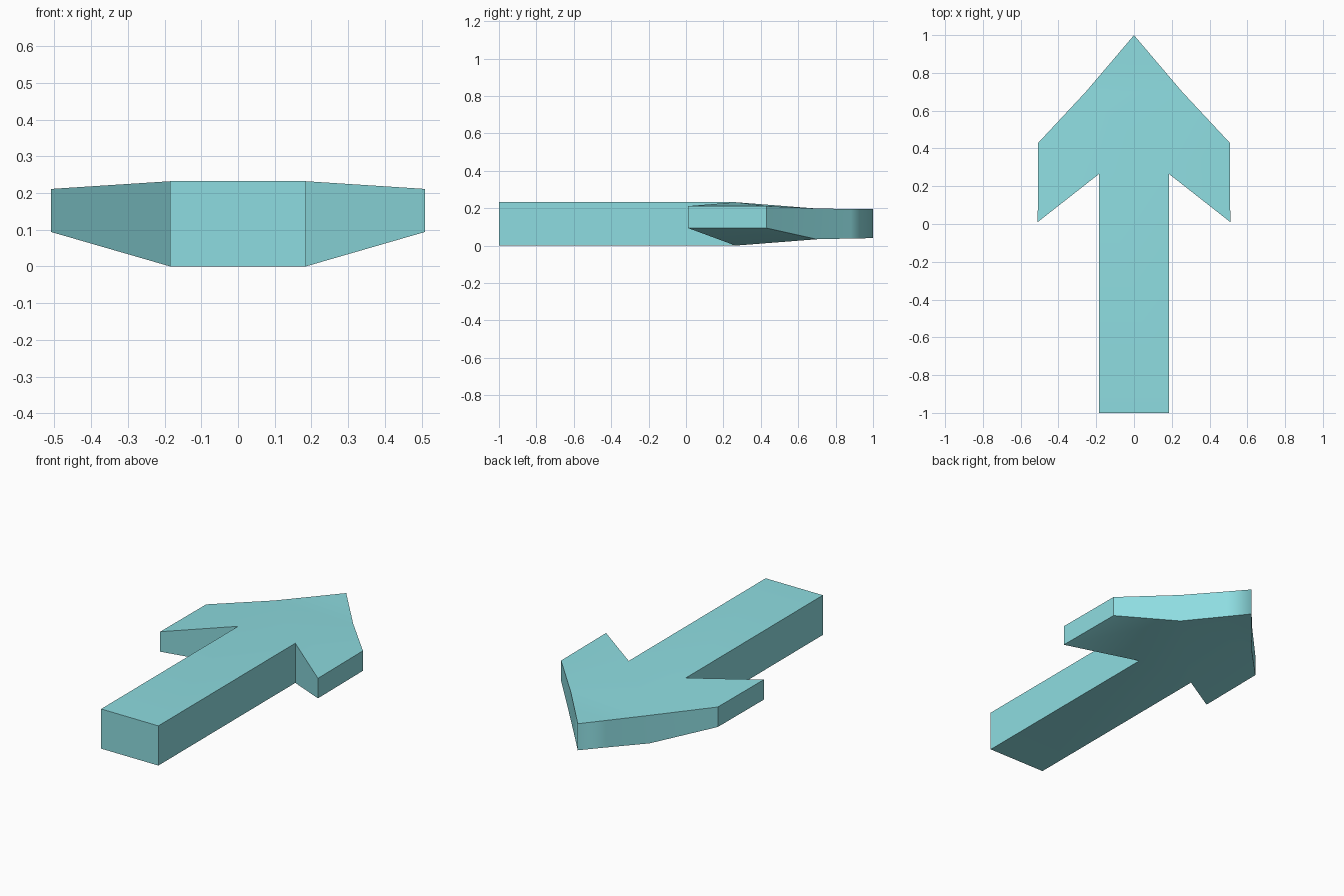
import bpy, bmesh, math

if "Cube" in bpy.data.objects:
    bpy.data.objects.remove(bpy.data.objects["Cube"])

# Right half of the arrow outline, tail to tip: x, y, bottom z, top z
HALF = [
    (0.185, -1.00, 0.000, 0.232),   # tail
    (0.185, 0.265, 0.000, 0.232),   # notch
    (0.510, 0.010, 0.094, 0.211),   # barb
    (0.507, 0.430, 0.094, 0.211),   # shoulder
    (0.255, 0.700, 0.034, 0.198),   # mid edge
    (0.100, 0.882, 0.038, 0.196),   # near tip
    (0.000, 1.000, 0.040, 0.195),   # tip
]
outline = HALF + [(-x, y, b, t) for x, y, b, t in reversed(HALF[:-1])]
n = len(outline)

bm = bmesh.new()
low = [bm.verts.new((x, y, b)) for x, y, b, t in outline]
high = [bm.verts.new((x, y, t)) for x, y, b, t in outline]

# Top and underside: shaft, head centre, tip and two swept barbs
panels = [(0, 1, 11, 12), (1, 4, 8, 11), (4, 5, 7, 8), (5, 6, 7),
          (1, 2, 3, 4), (8, 9, 10, 11)]
for ids in panels:
    bm.faces.new([high[i] for i in ids])
    bm.faces.new([low[i] for i in reversed(ids)])

# Side walls
for i in range(n):
    j = (i + 1) % n
    bm.faces.new((low[i], low[j], high[j], high[i]))
bmesh.ops.recalc_face_normals(bm, faces=bm.faces)

# Crisp edges everywhere except the softly shaded tip
for f in bm.faces:
    f.smooth = True
tip = {low[6], high[6]}
for e in bm.edges:
    e.smooth = set(e.verts) == tip or e.calc_face_angle(0) < math.radians(30)

mesh = bpy.data.meshes.new("arrow")
bm.to_mesh(mesh)
bm.free()
arrow = bpy.data.objects.new("arrow", mesh)
bpy.context.collection.objects.link(arrow)

# Turquoise surface
mat = bpy.data.materials.new("turquoise")
mat.diffuse_color = (0.27, 0.72, 0.75, 1)
mat.use_nodes = True
mat.node_tree.nodes["Principled BSDF"].inputs["Base Color"].default_value = mat.diffuse_color
mesh.materials.append(mat)
